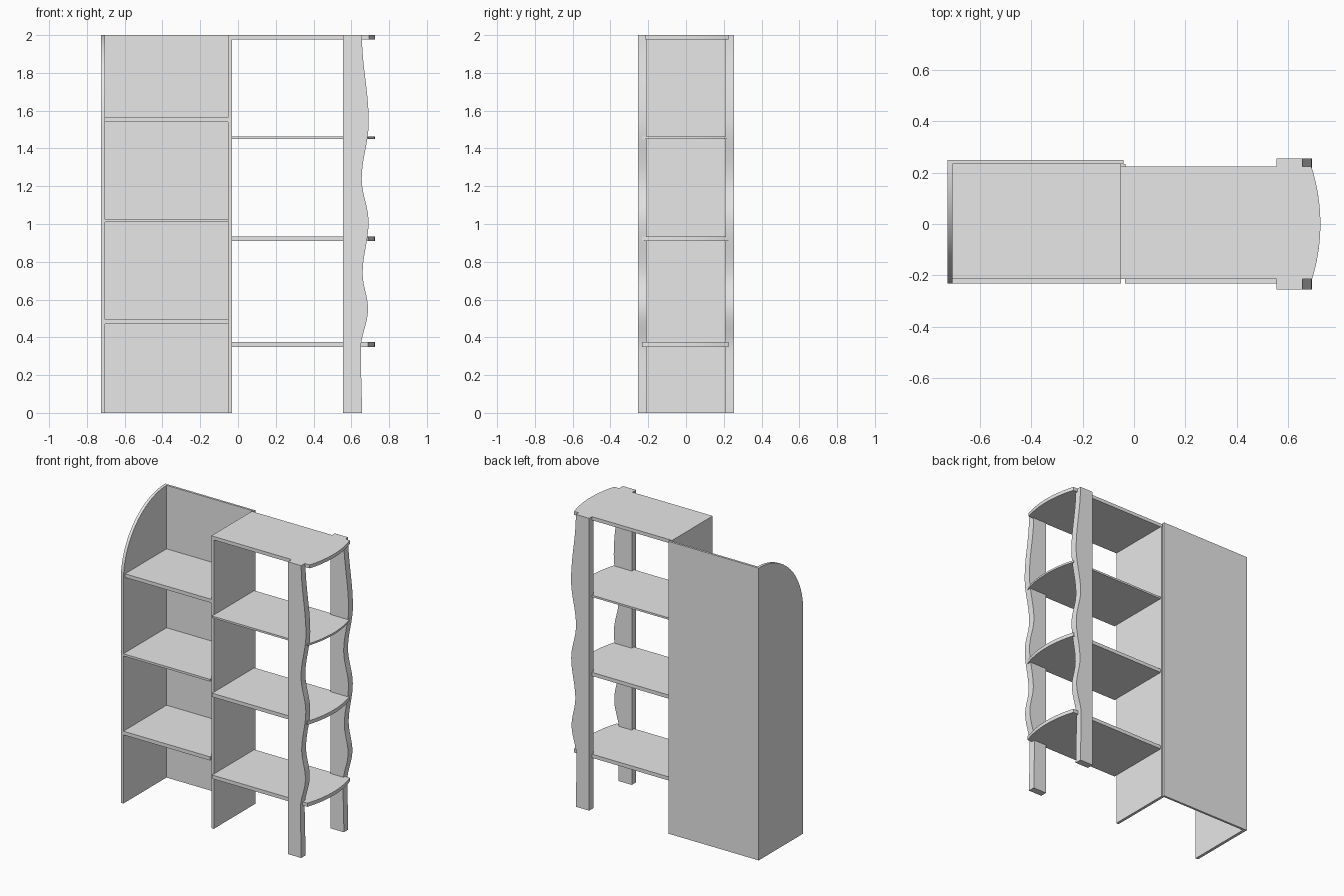
import bpy, bmesh, math
from mathutils import Vector

default_cube = bpy.data.objects.get("Cube")
if default_cube:
    bpy.data.objects.remove(default_cube, do_unlink=True)

grey = bpy.data.materials.new("plain_grey")
grey.use_nodes = True
grey.diffuse_color = (0.8, 0.8, 0.8, 1)
grey.node_tree.nodes["Principled BSDF"].inputs["Base Color"].default_value = (0.8, 0.8, 0.8, 1)


def prism(name, points, offset, smooth=False):
    """Extrude a closed outline of 3D points along an offset."""
    bm = bmesh.new()
    face = bm.faces.new([bm.verts.new(p) for p in points])
    moved = bmesh.ops.extrude_face_region(bm, geom=[face])["geom"]
    bmesh.ops.translate(bm, vec=Vector(offset),
                        verts=[g for g in moved if isinstance(g, bmesh.types.BMVert)])
    bmesh.ops.recalc_face_normals(bm, faces=bm.faces)
    mesh = bpy.data.meshes.new(name)
    bm.to_mesh(mesh)
    bm.free()
    mesh.materials.append(grey)
    obj = bpy.data.objects.new(name, mesh)
    bpy.context.collection.objects.link(obj)
    if smooth:
        bpy.ops.object.select_all(action="DESELECT")
        obj.select_set(True)
        bpy.context.view_layer.objects.active = obj
        bpy.ops.object.shade_smooth_by_angle(angle=math.radians(30))
    return obj


def box(name, x, y, z):
    outline = [(x[0], y[0], z[0]), (x[1], y[0], z[0]), (x[1], y[1], z[0]), (x[0], y[1], z[0])]
    return prism(name, outline, (0, 0, z[1] - z[0]))


# Cabinet side with a quarter-round top front corner
front, back, radius = -0.232, 0.249, 0.475
side = [(-0.725, back, 0), (-0.725, front, 0)]
for i in range(25):
    a = math.pi / 2 * i / 24
    side.append((-0.725, front + radius * (1 - math.cos(a)), 2 - radius + radius * math.sin(a)))
side.append((-0.725, back, 2))
prism("cabinet_side", side, (0.02, 0, 0), True)

# Back board and middle upright
box("back_board", (-0.705, -0.04), (0.234, 0.249), (0, 2))
box("middle_upright", (-0.052, -0.033), (-0.214, 0.234), (0, 1.976))

# Cabinet shelves: bottom, top and front edge
for i, (low, high, edge) in enumerate([(0.47, 0.495, -0.232), (1.01, 1.025, -0.232),
                                       (1.54, 1.565, -0.214)]):
    box(f"cabinet_shelf_{i + 1}", (-0.705, -0.05), (edge, 0.234), (low, high))

# Open shelves with a bowed outer end
for i, (low, high, edge, start) in enumerate([(0.35, 0.375, -0.232, -0.035),
                                              (0.91, 0.935, -0.232, -0.035),
                                              (1.45, 1.463, -0.232, -0.035),
                                              (1.976, 2, -0.214, -0.052)]):
    outline = [(start, 0.224, low), (start, edge, low)]
    for j in range(21):
        y = edge + (0.224 - edge) * j / 20
        outline.append((0.725 - 0.73 + math.sqrt(0.73 ** 2 - y * y), y, low))
    prism(f"open_shelf_{i + 1}", outline, (0, 0, high - low), True)

# Wavy legs, eased between the widest and narrowest heights
waves = [(0, 0.656), (0.335, 0.65), (0.55, 0.688), (0.74, 0.66), (1.01, 0.691),
         (1.24, 0.655), (1.54, 0.692), (2, 0.656)]
edge_line = []
for (z0, x0), (z1, x1) in zip(waves, waves[1:]):
    for j in range(10):
        t = j / 10
        edge_line.append((x0 + (x1 - x0) * (1 - math.cos(math.pi * t)) / 2, z0 + (z1 - z0) * t))
edge_line.append((waves[-1][1], 2))
profile = [(0.555, 2), (0.555, 0)] + edge_line
for name, y in (("front_leg", -0.254), ("back_leg", 0.207)):
    prism(name, [(x, y, z) for x, z in profile], (0, 0.047, 0), True)
